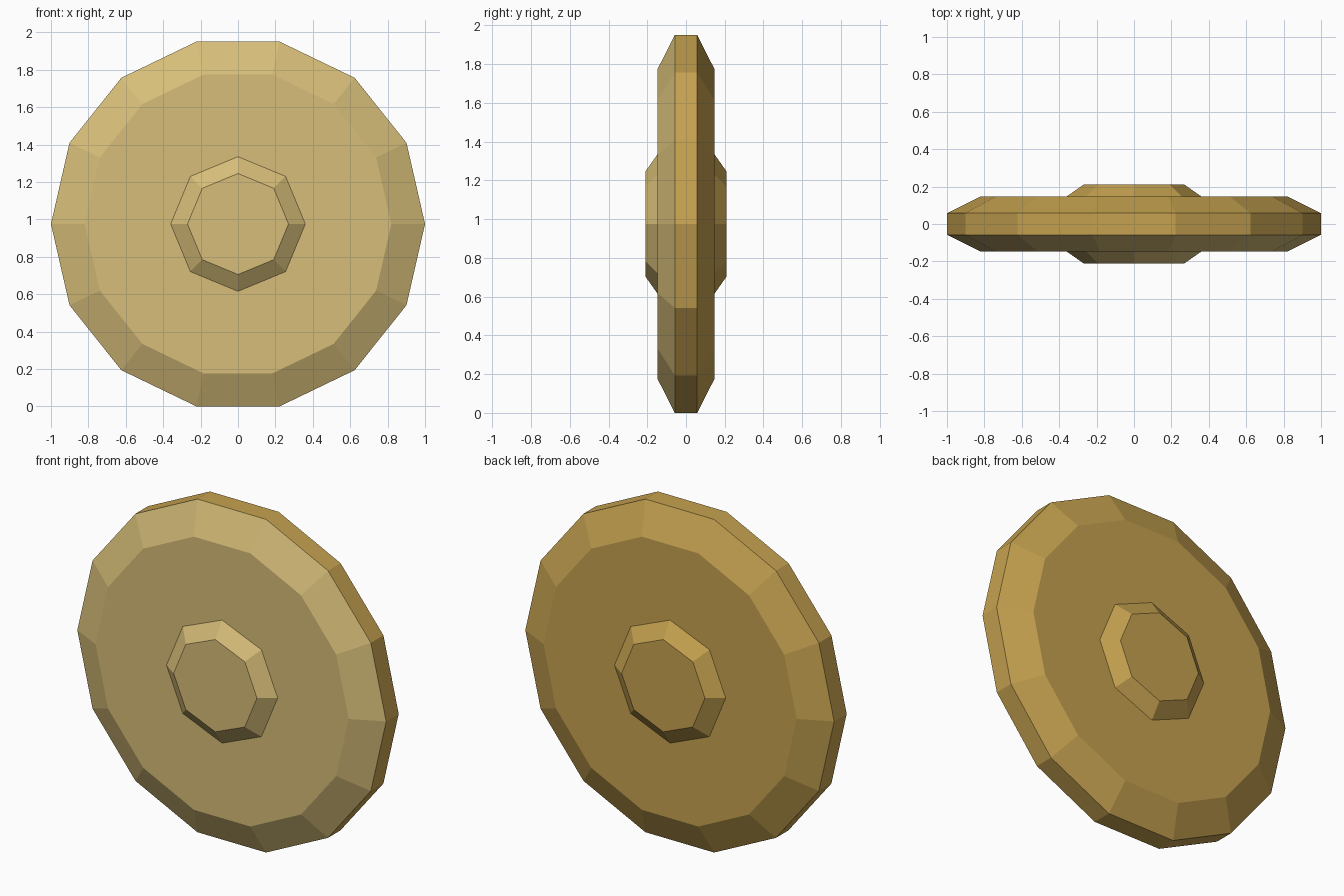
import bpy, math

if "Cube" in bpy.data.objects:
    bpy.data.objects.remove(bpy.data.objects["Cube"])

CZ = 0.975  # wheel centre height


def material(name, srgb):
    m = bpy.data.materials.new(name)
    lin = [((c / 255 + 0.055) / 1.055) ** 2.4 for c in srgb]
    m.diffuse_color = (*lin, 1)
    m.use_nodes = True
    m.node_tree.nodes["Principled BSDF"].inputs["Base Color"].default_value = m.diffuse_color
    return m


PALE = material("pale wood", (214, 189, 120))
DARK = material("golden wood", (198, 162, 80))


def lathe(name, sides, profile):
    """Closed faceted solid around the y axis from (radius, y) rings."""
    verts = [(r * math.cos(2 * math.pi * i / sides), y, CZ + r * math.sin(2 * math.pi * i / sides))
             for r, y in profile for i in range(sides)]
    n = len(profile)
    faces = [[k * sides + i, k * sides + (i + 1) % sides,
              (k + 1) * sides + (i + 1) % sides, (k + 1) * sides + i]
             for k in range(n - 1) for i in range(sides)]
    faces += [list(range(sides))[::-1], list(range((n - 1) * sides, n * sides))]
    me = bpy.data.meshes.new(name)
    me.from_pydata(verts, [], [f[::-1] for f in faces])
    ob = bpy.data.objects.new(name, me)
    bpy.context.collection.objects.link(ob)
    me.materials.append(DARK)
    me.materials.append(PALE)
    # faces turned to the front are pale
    for p in me.polygons:
        p.material_index = 1 if p.normal.y < -0.1 else 0
    return ob


# wheel disc with chamfered rim
lathe("wheel_disc", 14, [(0.82, -0.147), (1, -0.058), (1, 0.058), (0.82, 0.147)])
# raised hub caps on both faces, one solid through the disc
lathe("hub", 8, [(0.27, -0.21), (0.36, -0.147), (0.36, 0.147), (0.27, 0.21)])
